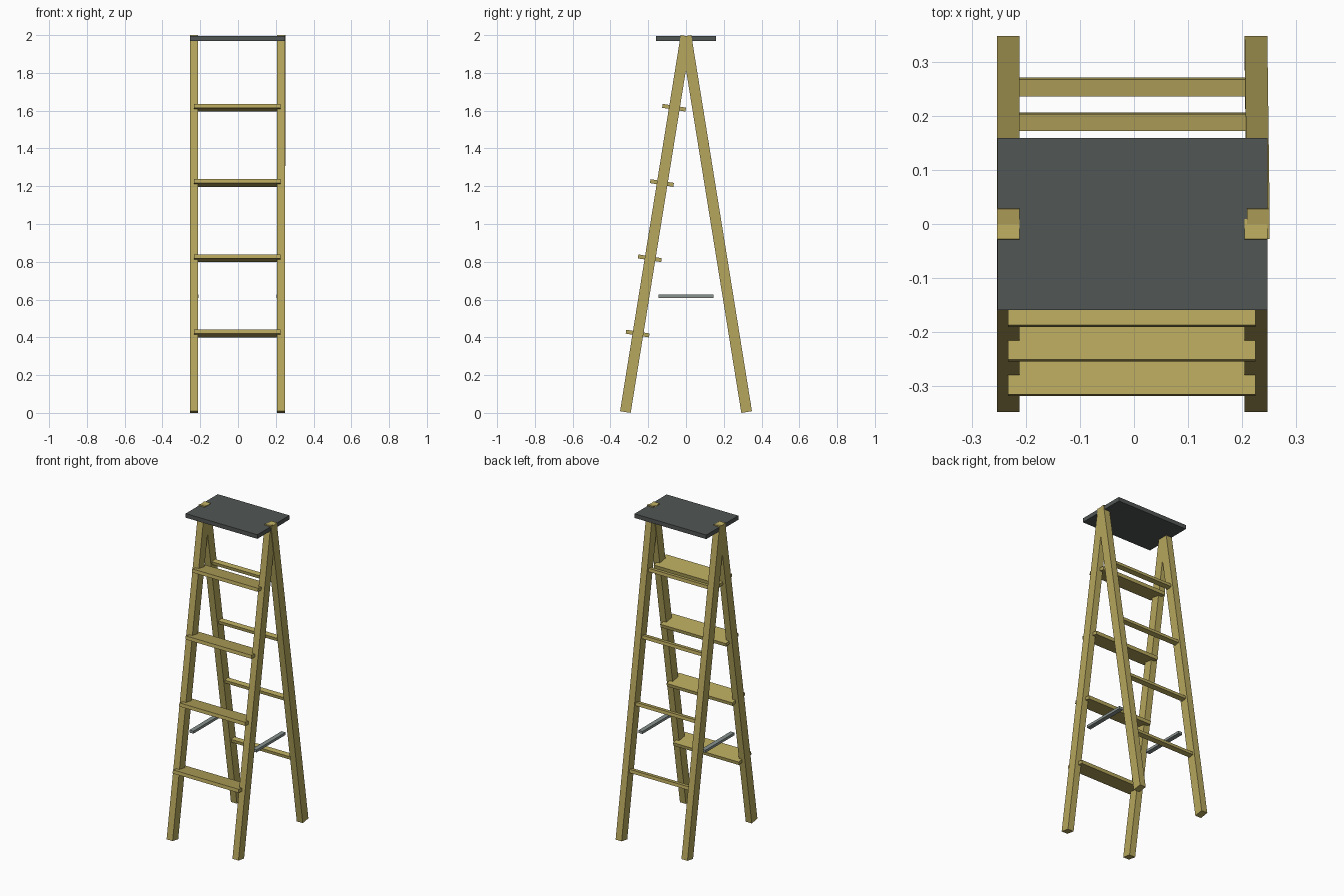
import bpy, bmesh, math
from mathutils import Matrix, Vector

if "Cube" in bpy.data.objects:
    bpy.data.objects.remove(bpy.data.objects["Cube"])


def material(name, rgb):
    m = bpy.data.materials.new(name)
    m.diffuse_color = (*rgb, 1)
    m.use_nodes = True
    m.node_tree.nodes["Principled BSDF"].inputs["Base Color"].default_value = m.diffuse_color
    return m


wood = material("wood", (0.47, 0.385, 0.11))
dark = material("dark grey", (0.082, 0.092, 0.088))
steel = material("steel grey", (0.25, 0.29, 0.28))


def box(name, centre, size, mat, tilt=0.0, lean=0.0):
    """Box tilted about x (radians) with a slight sideways lean about y."""
    bm = bmesh.new()
    bmesh.ops.create_cube(bm, size=1)
    bm.transform(Matrix.Translation(Vector(centre))
                 @ Matrix.Rotation(lean, 4, 'Y')
                 @ Matrix.Rotation(tilt, 4, 'X')
                 @ Matrix.Diagonal((*size, 1)))
    me = bpy.data.meshes.new(name)
    bm.to_mesh(me)
    bm.free()
    me.materials.append(mat)
    ob = bpy.data.objects.new(name, me)
    bpy.context.collection.objects.link(ob)
    return ob


# The two frames spread from a foot offset of 0.32 to meet at the top
FOOT = 0.321
WIDTH = 0.057
ANGLE = math.atan2(FOOT, 1.991)
LENGTH = math.hypot(FOOT, 1.991)
MID_X = -0.004


def frame_y(z):
    return FOOT * (1 - (z - 0.0045) / 1.991)


# Legs: the back right one leans very slightly outwards
for side, x in (("left", -0.2335), ("right", 0.2265)):
    for place, s in (("front", -1), ("back", 1)):
        leans = side == "right" and place == "back"
        box(f"{place}_leg_{side}", (x + (0.002 if leans else 0), s * FOOT / 2, 1.0),
            (0.042, WIDTH, LENGTH), wood, s * ANGLE, 0.0021 if leans else 0)

# Wide front steps and narrow back rungs, square to their legs
for i in range(4):
    z = 0.42 + 0.3985 * i
    box(f"step_{i + 1}", (MID_X, -frame_y(z) - 0.002, z),
        (0.459, 0.125, 0.021), wood, -ANGLE)
    box(f"back_rung_{i + 1}", (MID_X, frame_y(z), z),
        (0.45, 0.032, 0.02), wood, ANGLE)

# Top platform
box("top_platform", (MID_X + 0.001, 0, 1.981), (0.501, 0.32, 0.026), dark)

# Spreader bars
for side, x in (("left", -0.224), ("right", 0.217)):
    box(f"spreader_{side}", (x, 0, 0.6175), (0.028, 0.29, 0.016), steel)
